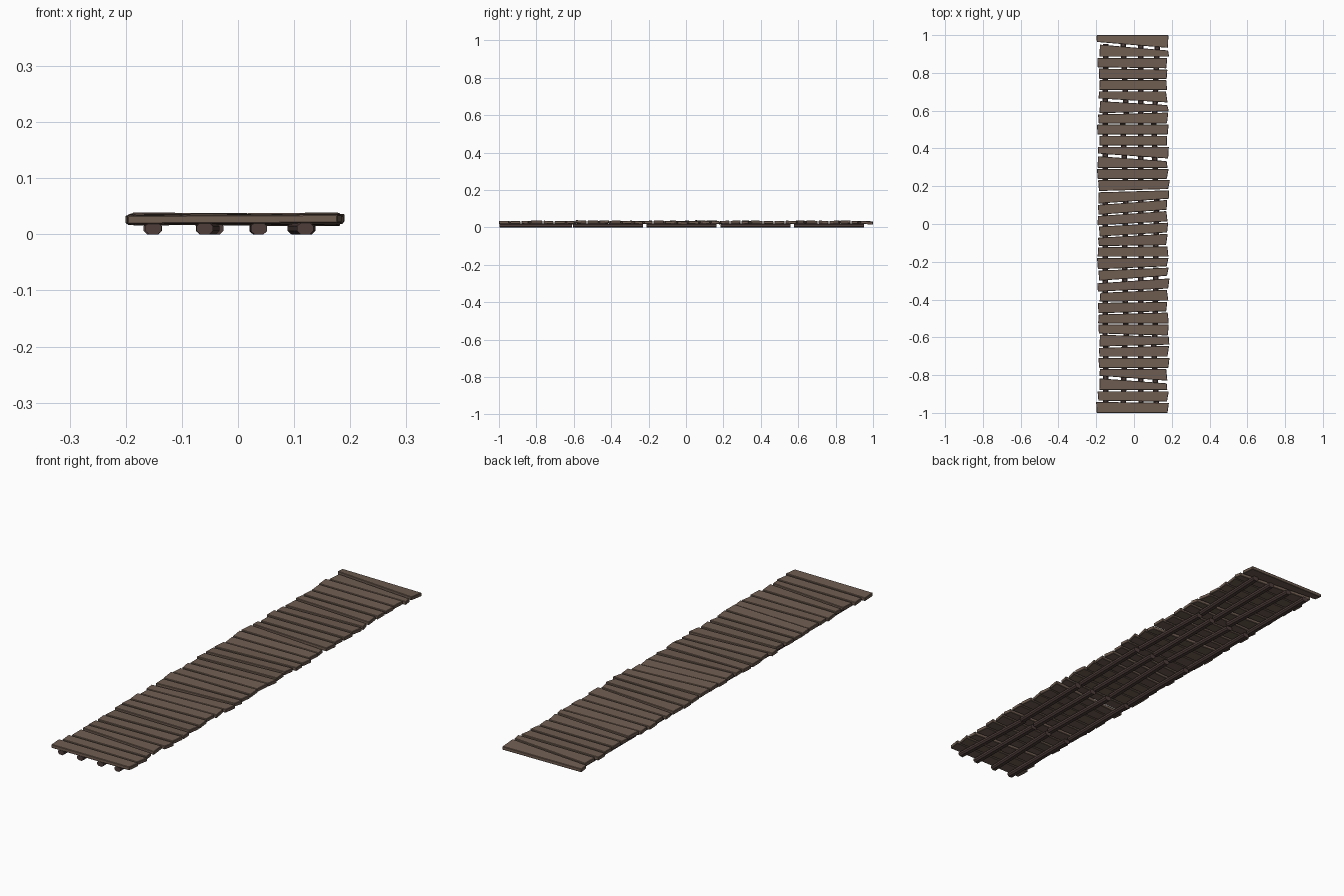
import bpy
import bmesh
import random
from mathutils import Vector

random.seed(4)

cube = bpy.data.objects.get("Cube")
if cube:
    bpy.data.objects.remove(cube, do_unlink=True)


def make_material(name, colour):
    mat = bpy.data.materials.new(name)
    mat.use_nodes = True
    mat.diffuse_color = colour
    mat.node_tree.nodes["Principled BSDF"].inputs["Base Color"].default_value = colour
    return mat


plank_wood = make_material("weathered brown wood", (0.16, 0.11, 0.083, 1))
beam_wood = make_material("dark brown wood", (0.075, 0.048, 0.042, 1))


def add_prism(name, lower, upper, material, bevel):
    """Solid between two matching rings of points, with chamfered edges."""
    bm = bmesh.new()
    low = [bm.verts.new(p) for p in lower]
    high = [bm.verts.new(p) for p in upper]
    bm.faces.new(low)
    bm.faces.new(high)
    count = len(low)
    for i in range(count):
        j = (i + 1) % count
        bm.faces.new((low[i], low[j], high[j], high[i]))
    bmesh.ops.recalc_face_normals(bm, faces=bm.faces)
    if bevel:
        bmesh.ops.bevel(bm, geom=list(bm.edges), offset=bevel, segments=1, affect="EDGES")
    mesh = bpy.data.meshes.new(name)
    bm.to_mesh(mesh)
    bm.free()
    mesh.materials.append(material)
    obj = bpy.data.objects.new(name, mesh)
    bpy.context.collection.objects.link(obj)
    return obj


# Skew of each joint between neighbouring planks, from the back to the front
SKEWS = [0, -6, 0, -1, 0, 0, -4, 2, 0, 0, 0, -5, 0, 0, 2, 5, 5, 4, 4, 1, 0, 3,
         5, 3, 1, 2, 0, -2, 2, 0, 0, -5, 0, -1, 0]
WIDE_JOINTS = (1, 6, 11, 22, 31)
PLANKS = len(SKEWS) - 1
PITCH = 2 / PLANKS


def joint(index, side, direction):
    """Plank edge position beside a joint; side is -1 left of view, 1 right."""
    if index in (0, PLANKS):
        return 1 - index * PITCH
    gap = 0.007 if index in WIDE_JOINTS else 0.0035
    return 1 - index * PITCH + side * SKEWS[index] * 0.0026 + direction * gap


# Deck planks, each cut a little unevenly
for k in range(PLANKS):
    left = random.uniform(-0.194, -0.182)
    right = random.uniform(0.172, 0.186)
    if k in (0, PLANKS - 1):
        left, right = -0.197, 0.181
    slant = random.uniform(-0.005, 0.005)
    outline = [
        (left, joint(k + 1, -1, 1)),
        (right + slant, joint(k + 1, 1, 1)),
        (right - slant, joint(k, 1, -1)),
        (left + slant, joint(k, -1, -1)),
    ]
    # Uneven laying: small lift, roll along x and pitch along y
    middle = 1 - (k + 0.5) * PITCH
    lift = random.uniform(0, 0.003)
    roll = random.uniform(-0.008, 0.008)
    pitch = random.uniform(-0.06, 0.06)
    if k == 0:
        lift, pitch = 0, -0.1

    def ring(height):
        return [Vector((x, y, height + lift + roll * x + pitch * (y - middle)))
                for x, y in outline]

    add_prism(f"deck_plank_{k + 1}", ring(0.0185), ring(0.0335), plank_wood, 0.0018)

# Support beams: short lengths laid end to end under the deck
RUNS = {"right": -0.152, "inner_right": -0.05, "inner_left": 0.036, "left": 0.115}
SECTIONS = 5
LENGTH = 0.394
PROFILE = [(-0.55, 0), (0.55, 0), (1, 0.3), (1, 0.75), (0.6, 1), (-0.6, 1), (-1, 0.75), (-1, 0.3)]

for run, x in RUNS.items():
    for s in range(SECTIONS):
        start = -0.998 + s * LENGTH
        end = start + LENGTH - 0.02
        if s == 0:
            end += random.uniform(0, 0.016)
        sway = 0.012 if run in ("inner_right", "left") else 0.002

        def section(y, shift):
            return [Vector((x + shift + u * 0.0145, y, v * 0.02)) for u, v in PROFILE]

        add_prism(f"support_beam_{run}_{s + 1}",
                  section(start, random.uniform(-sway, sway)),
                  section(end, random.uniform(-sway, sway)),
                  beam_wood, 0)
